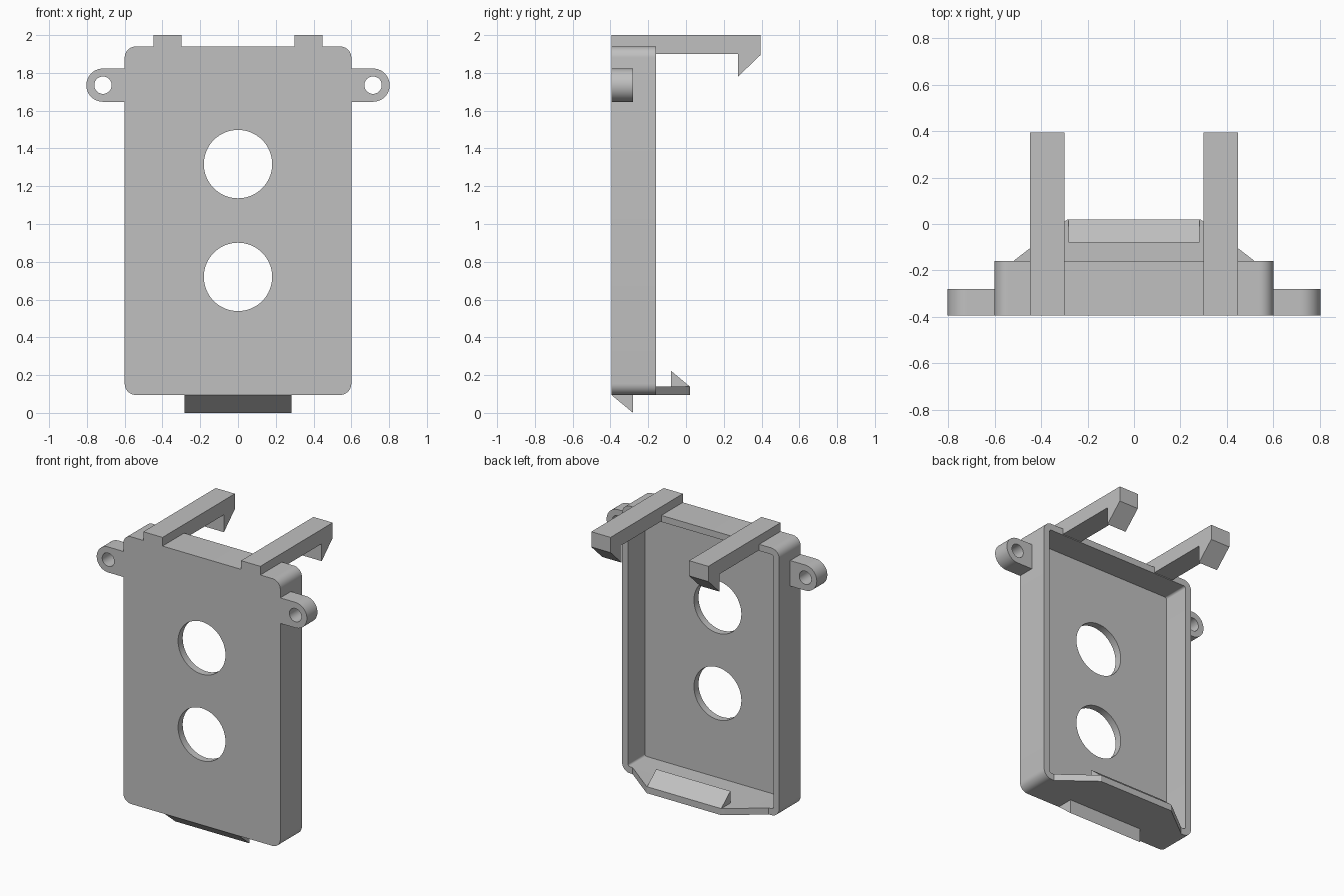
import bpy
import bmesh
import math

old = bpy.data.objects.get("Cube")
if old:
    bpy.data.objects.remove(old, do_unlink=True)

grey = bpy.data.materials.new("plain_grey")
grey.use_nodes = True
colour = (0.53, 0.53, 0.53, 1)
grey.diffuse_color = colour
grey.node_tree.nodes["Principled BSDF"].inputs["Base Color"].default_value = colour

FRONT, RIM, BACK = -0.395, -0.16, 0.395
BOTTOM, TOP, HALF = 0.095, 1.94, 0.6
WALL = 0.045
EAR_BACK, EAR_X, EAR_Z, EAR_R = -0.28, 0.715, 1.735, 0.088


def prism(name, outline, axis, start, end):
    """Extrude a 2D outline along one axis."""
    place = {"x": lambda p, t: (t, p[0], p[1]),
             "y": lambda p, t: (p[0], t, p[1]),
             "z": lambda p, t: (p[0], p[1], t)}[axis]
    bm = bmesh.new()
    near = [bm.verts.new(place(p, start)) for p in outline]
    far = [bm.verts.new(place(p, end)) for p in outline]
    bm.faces.new(near)
    bm.faces.new(far[::-1])
    n = len(outline)
    for i in range(n):
        j = (i + 1) % n
        bm.faces.new((near[j], near[i], far[i], far[j]))
    bmesh.ops.recalc_face_normals(bm, faces=bm.faces)
    mesh = bpy.data.meshes.new(name)
    bm.to_mesh(mesh)
    bm.free()
    mesh.materials.append(grey)
    obj = bpy.data.objects.new(name, mesh)
    bpy.context.collection.objects.link(obj)
    return obj


def arc(cx, cz, r, a, b, steps):
    angles = [math.radians(a + (b - a) * i / steps) for i in range(steps + 1)]
    return [(cx + r * math.cos(t), cz + r * math.sin(t)) for t in angles]


def circle(cx, cz, r, steps=64):
    return arc(cx, cz, r, 0, 360, steps)[:-1]


def rounded(half, low, high, r):
    corners = [(half - r, high - r), (r - half, high - r),
               (r - half, low + r), (half - r, low + r)]
    pts = []
    for i, (cx, cz) in enumerate(corners):
        pts += arc(cx, cz, r, i * 90, i * 90 + 90, 10)
    return pts


def cut(obj, outline, start, end):
    """Cut a prism along y out of an object."""
    cutter = prism("cutter", outline, "y", start, end)
    cutter.hide_render = True
    mod = obj.modifiers.new("cut", "BOOLEAN")
    mod.operation = "DIFFERENCE"
    mod.solver = "EXACT"
    mod.object = cutter
    select(obj)
    bpy.ops.object.modifier_apply(modifier=mod.name)
    bpy.data.objects.remove(cutter, do_unlink=True)


def select(obj):
    bpy.ops.object.select_all(action="DESELECT")
    obj.select_set(True)
    bpy.context.view_layer.objects.active = obj


def smooth(obj):
    select(obj)
    bpy.ops.object.shade_smooth_by_angle(angle=math.radians(30))


# Open tray with two round windows
tray = prism("tray", rounded(HALF, BOTTOM, TOP, 0.06), "y", FRONT, RIM)
cut(tray, rounded(HALF - WALL, BOTTOM + WALL, TOP - WALL, 0.015), FRONT + 0.05, 0)
for z in (0.72, 1.317):
    cut(tray, circle(0, z, 0.181), -0.6, 0)
smooth(tray)

for side, label in ((1, "left"), (-1, "right")):
    # Screw ears on the sides
    outline = arc(EAR_X, EAR_Z, EAR_R, -90, 90, 24)
    outline += [(HALF - 0.02, EAR_Z + EAR_R), (HALF - 0.02, EAR_Z - EAR_R)]
    ear = prism(label + "_ear", [(side * x, z) for x, z in outline], "y", FRONT, EAR_BACK)
    cut(ear, circle(side * EAR_X, EAR_Z, 0.046, 40), -0.6, 0)
    smooth(ear)

    # Long clip arms with hooked ends
    hook = [(FRONT, 1.9), (0.275, 1.9), (0.275, 1.78), (BACK, 1.895), (BACK, 2), (FRONT, 2)]
    prism(label + "_clip_arm", hook, "x", side * 0.3, side * 0.447)

# Tapered bottom tongue with its catch and the finger lip beneath
tongue = [(-0.52, RIM), (-0.3, 0.01), (-0.285, 0.02),
          (0.285, 0.02), (0.3, 0.01), (0.52, RIM)]
prism("bottom_tongue", tongue, "z", BOTTOM, BOTTOM + WALL)
prism("tongue_catch", [(-0.08, 0.14), (0.02, 0.14), (-0.08, 0.223)], "x", -0.283, 0.283)
prism("finger_lip", [(FRONT, BOTTOM), (EAR_BACK, 0), (EAR_BACK, BOTTOM)], "x", -0.283, 0.283)
